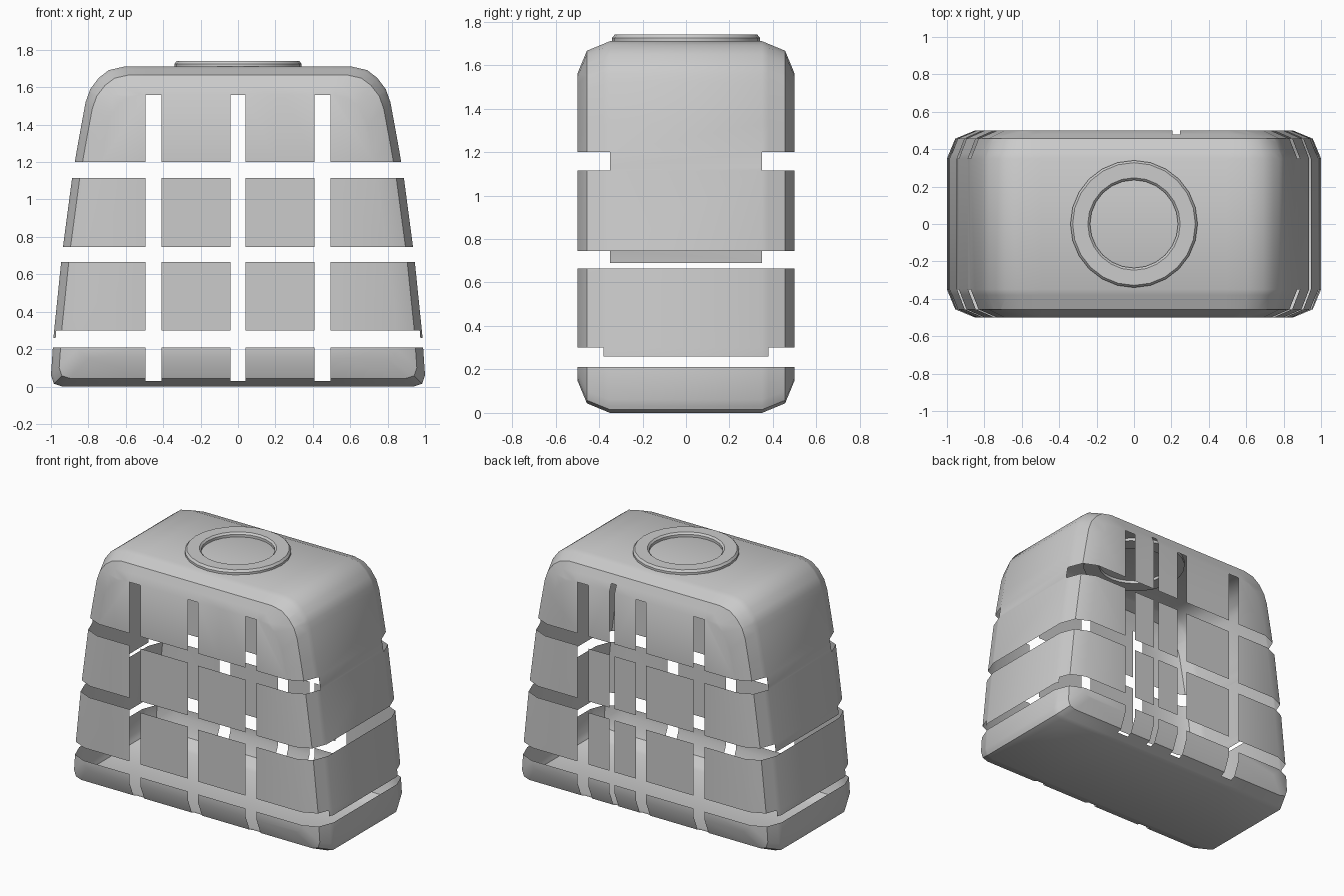
import bpy, bmesh, math
from mathutils import Vector

if "Cube" in bpy.data.objects:
    bpy.data.objects.remove(bpy.data.objects["Cube"])

H = 1.71


def finish(bm, name):
    me = bpy.data.meshes.new(name)
    bm.to_mesh(me)
    bm.free()
    ob = bpy.data.objects.new(name, me)
    bpy.context.collection.objects.link(ob)
    bpy.ops.object.select_all(action='DESELECT')
    ob.select_set(True)
    bpy.context.view_layer.objects.active = ob
    bpy.ops.object.shade_smooth_by_angle(angle=math.radians(30))
    return ob


# Tapered body: rounded front profile lofted through inset rings along y
half = [(.94, 0), (.985, .015), (1, .06), (.985, .28), (.942, .70), (.885, 1.13),
        (.85, 1.33), (.815, 1.52), (.79, 1.59), (.745, 1.65), (.69, 1.692), (.61, H)]
profile = half + [(-x, z) for x, z in reversed(half)]
rings = [(-.5, .15), (-.456, .044), (-.35, 0), (.35, 0), (.456, .044), (.5, .15)]

bm = bmesh.new()
loops = [[bm.verts.new((x * (1 - d), y, d + z * (H - 2 * d) / H)) for x, z in profile]
         for y, d in rings]
n = len(profile)
for a, b in zip(loops, loops[1:]):
    for i in range(n):
        j = (i + 1) % n
        bm.faces.new((a[i], a[j], b[j], b[i]))
bm.faces.new(loops[0])
bm.faces.new(loops[-1])
bmesh.ops.recalc_face_normals(bm, faces=bm.faces)

# Slots: split the shell on the slot edges, then remove the faces inside them
x_slots = [(-.495, -.41), (-.04, .04), (.41, .495)]
back_slot = (.205, .245)
cuts = [(0, v) for s in x_slots + [back_slot] for v in s]
cuts += [(1, -.38), (1, .38)]
cuts += [(2, v) for v in (.03, .21, .26, .30, .665, .69, .745, 1.115, 1.2, 1.56, 1.61)]
for axis, v in cuts:
    nrm = Vector((0, 0, 0))
    nrm[axis] = 1
    bmesh.ops.bisect_plane(bm, geom=bm.verts[:] + bm.edges[:] + bm.faces[:],
                           dist=1e-5, plane_co=nrm * v, plane_no=nrm)


def in_slot(c):
    ay = abs(c.y)
    if ay > .35 and .03 < c.z < 1.56 and any(a < c.x < b for a, b in x_slots):
        return True
    if c.y > .35 and .03 < c.z < 1.61 and back_slot[0] < c.x < back_slot[1]:
        return True
    if 1.115 < c.z < 1.2:
        return ay > .35
    if .665 < c.z < .745:
        return ay > .35 or c.x > 0 or c.z < .69
    if .21 < c.z < .30:
        return ay > .38 or c.z < .26
    return False


dead = [f for f in bm.faces if in_slot(f.calc_center_median())]
bmesh.ops.delete(bm, geom=dead, context='FACES')
finish(bm, "slotted_body")

# Raised collar on the top
section = [(.34, 1.69), (.34, 1.725), (.328, 1.74), (.247, 1.74), (.235, 1.728), (.235, 1.69)]
seg = 24
bm = bmesh.new()
cols = []
for k in range(seg):
    t = 2 * math.pi * k / seg
    cols.append([bm.verts.new((r * math.cos(t), r * math.sin(t), z)) for r, z in section])
m = len(section)
for k in range(seg):
    a, b = cols[k], cols[(k + 1) % seg]
    for i in range(m):
        j = (i + 1) % m
        bm.faces.new((a[i], b[i], b[j], a[j]))
bmesh.ops.recalc_face_normals(bm, faces=bm.faces)
finish(bm, "top_collar")
